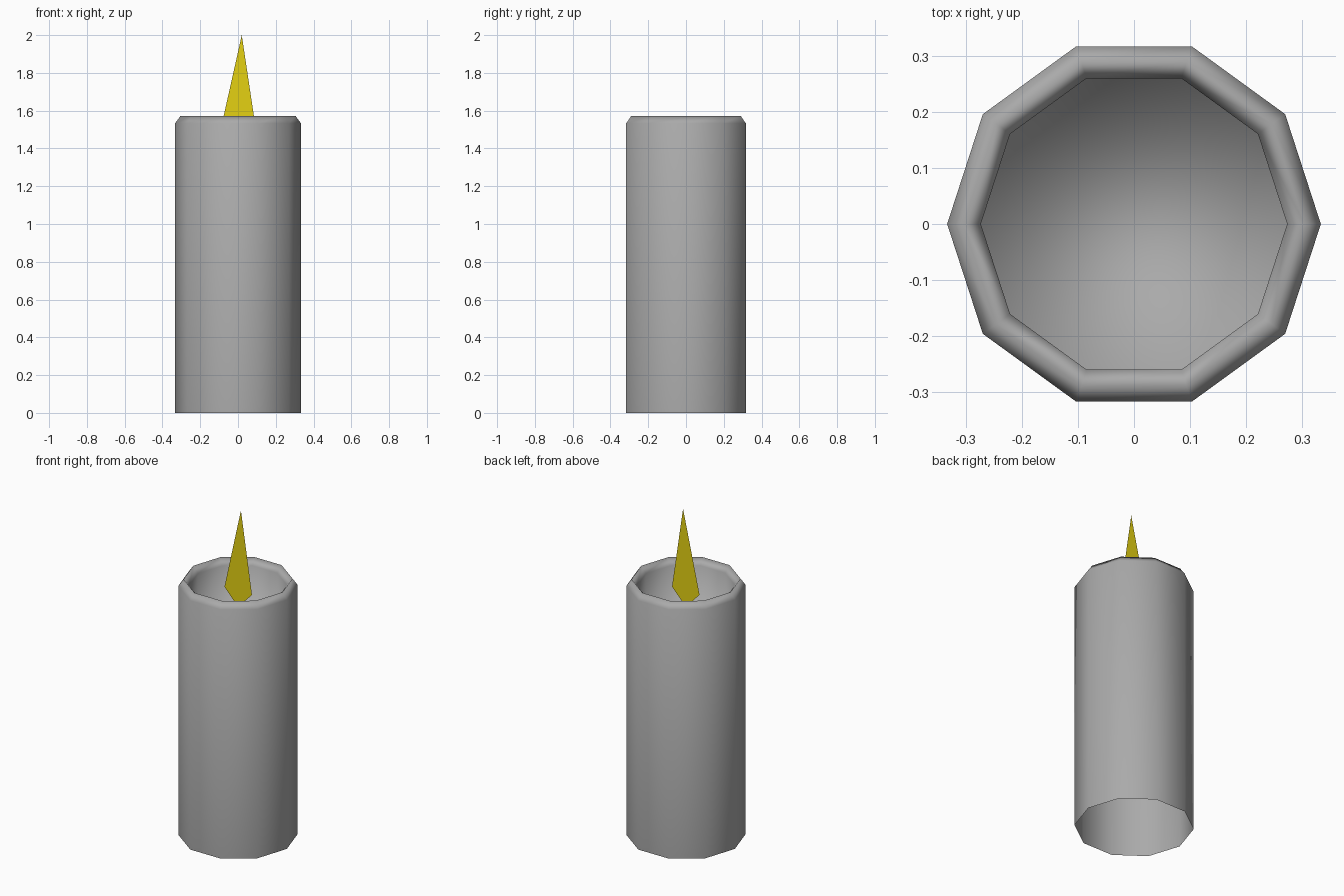
import bpy
import bmesh
from math import cos, sin, tau

cube = bpy.data.objects.get("Cube")
if cube:
    bpy.data.objects.remove(cube, do_unlink=True)

SIDES = 10


def make_material(name, colour):
    mat = bpy.data.materials.new(name)
    mat.use_nodes = True
    mat.diffuse_color = colour
    mat.node_tree.nodes["Principled BSDF"].inputs["Base Color"].default_value = colour
    return mat


def add_object(name, bm, mat, smooth):
    mesh = bpy.data.meshes.new(name)
    bm.to_mesh(mesh)
    bm.free()
    mesh.materials.append(mat)
    for poly in mesh.polygons:
        poly.use_smooth = smooth
    obj = bpy.data.objects.new(name, mesh)
    bpy.context.collection.objects.link(obj)
    return obj


wax_grey = make_material("wax grey", (0.4, 0.4, 0.4, 1))
flame_yellow = make_material("flame yellow", (0.78, 0.64, 0.006, 1))

# Candle body: open at the bottom, bevelled rim, hollow with a floor
profile = [(0.333, 0), (0.333, 1.533), (0.304, 1.573), (0.273, 1.533), (0.273, 1.3)]
bm = bmesh.new()
rings = []
for radius, z in profile:
    rings.append([bm.verts.new((radius * cos(tau * i / SIDES), radius * sin(tau * i / SIDES), z))
                  for i in range(SIDES)])
for lower, upper in zip(rings, rings[1:]):
    for i in range(SIDES):
        j = (i + 1) % SIDES
        bm.faces.new((lower[i], lower[j], upper[j], upper[i]))
bm.faces.new(rings[-1])
add_object("candle_body", bm, wax_grey, True)

# Flame: a single flat kite standing inside the hollow
outline = [(0, 1.4), (0.095, 1.5), (0.02, 2.0), (-0.092, 1.5)]
bm = bmesh.new()
bm.faces.new([bm.verts.new((x, 0, z)) for x, z in outline])
add_object("flame", bm, flame_yellow, False)
